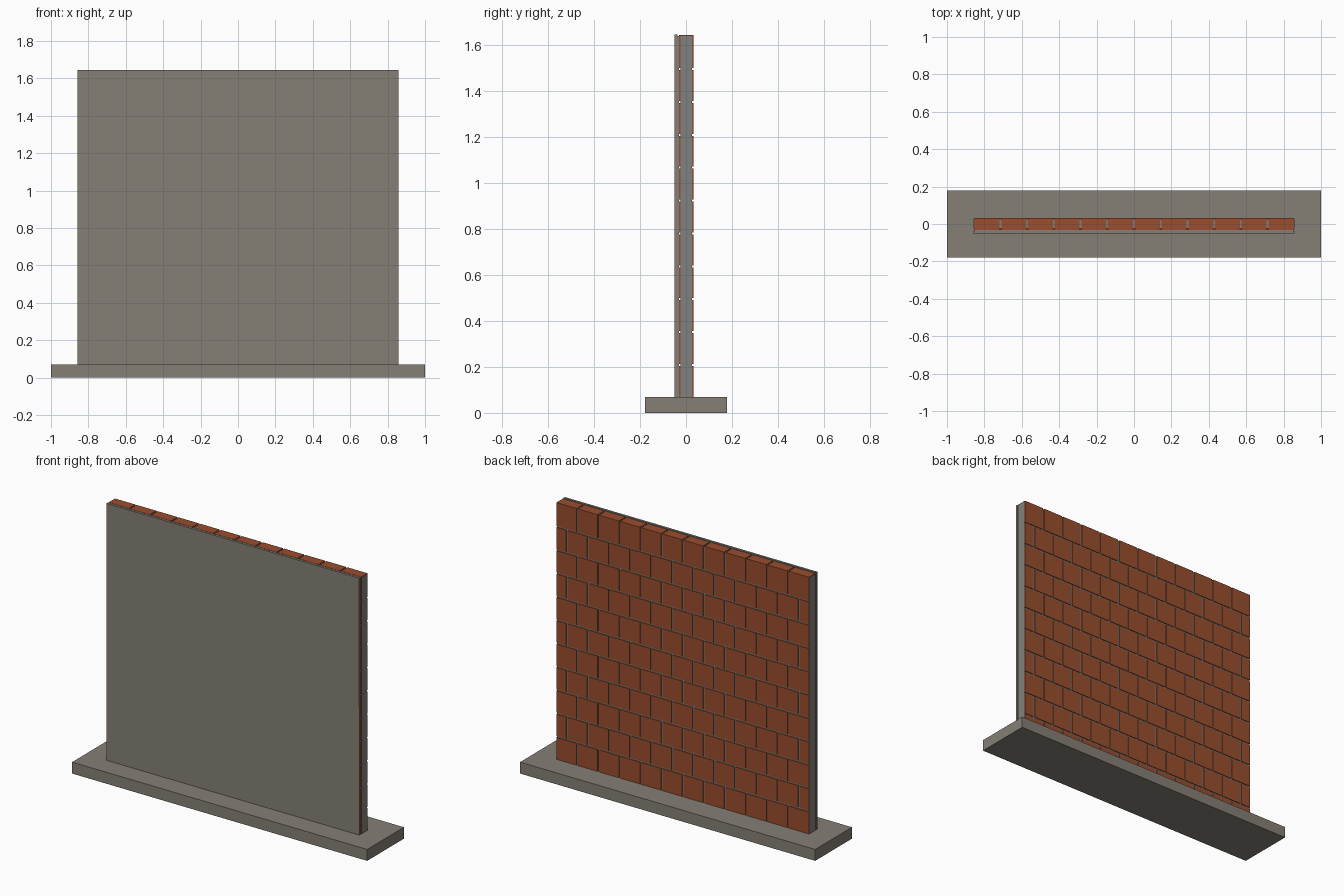
import bpy, bmesh
from mathutils import Matrix

if "Cube" in bpy.data.objects:
    bpy.data.objects.remove(bpy.data.objects["Cube"], do_unlink=True)


def material(name, rgb):
    m = bpy.data.materials.new(name)
    m.use_nodes = True
    m.diffuse_color = (*rgb, 1)
    bsdf = m.node_tree.nodes["Principled BSDF"]
    bsdf.inputs["Base Color"].default_value = (*rgb, 1)
    bsdf.inputs["Roughness"].default_value = 0.9
    return m


concrete = material("warm grey concrete", (0.235, 0.215, 0.18))
mortar = material("grey mortar", (0.22, 0.22, 0.21))
brick_red = material("red brick", (0.32, 0.075, 0.026))


def add_box(bm, xs, ys, zs):
    size = [b - a for a, b in (xs, ys, zs)]
    mid = [(a + b) / 2 for a, b in (xs, ys, zs)]
    bmesh.ops.create_cube(bm, size=1, matrix=Matrix.Translation(mid) @ Matrix.Diagonal((*size, 1)))


def build(name, mat, boxes):
    bm = bmesh.new()
    for box in boxes:
        add_box(bm, *box)
    mesh = bpy.data.meshes.new(name)
    bm.to_mesh(mesh)
    bm.free()
    mesh.materials.append(mat)
    obj = bpy.data.objects.new(name, mesh)
    bpy.context.collection.objects.link(obj)
    return obj


HALF, BASE, TOP = 0.857, 0.07, 1.643
COURSES, COLUMNS, JOINT = 11, 12, 0.009
row = (TOP - BASE) / COURSES
col = 2 * HALF / COLUMNS

# Footing slab
build("footing", concrete, [((-1, 1), (-0.178, 0.178), (0, BASE))])

# Mortar core, set back from the brick faces
build("mortar_core", mortar, [((-HALF, HALF), (-0.024, 0.027), (BASE, TOP - 0.004))])

# Bricks in running bond: every second course starts with a half brick
bricks = []
for r in range(COURSES):
    z0 = BASE + r * row
    z1 = TOP if r == COURSES - 1 else z0 + row - JOINT
    shift = col / 2 if r % 2 else 0
    for c in range(COLUMNS + r % 2):
        x0 = -HALF - shift + c * col
        x1 = x0 + col
        left = -HALF + 0.001 if x0 < -HALF + 0.001 else x0 + JOINT / 2
        right = HALF - 0.001 if x1 > HALF - 0.001 else x1 - JOINT / 2
        bricks.append(((left, right), (-0.031, 0.032), (z0, z1)))
build("bricks", brick_red, bricks)

# Bedding layer behind the render boards
build("bedding_layer", mortar, [((-HALF + 0.004, HALF - 0.004), (-0.038, -0.03), (BASE, TOP - 0.003))])

# Two smooth boards covering the front
SEAM = 0.86
build("lower_board", concrete, [((-HALF, HALF), (-0.049, -0.037), (BASE, SEAM))])
build("upper_board", concrete, [((-HALF, HALF), (-0.051, -0.037), (SEAM, TOP + 0.002))])
